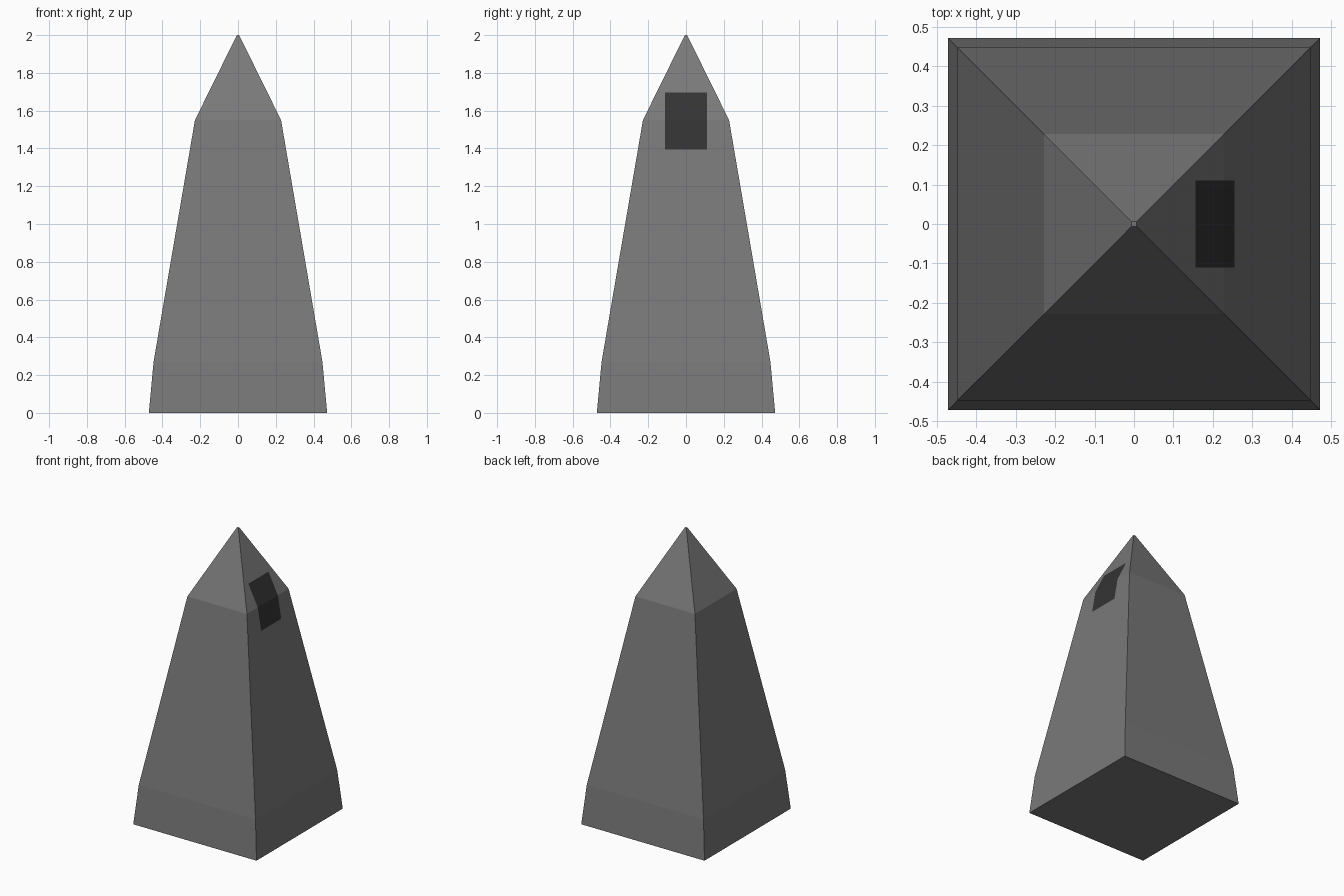
import bpy, bmesh
from mathutils import Vector

if "Cube" in bpy.data.objects:
    bpy.data.objects.remove(bpy.data.objects["Cube"])


def material(name, v):
    m = bpy.data.materials.new(name)
    m.diffuse_color = (v, v, v, 1)
    m.use_nodes = True
    m.node_tree.nodes["Principled BSDF"].inputs["Base Color"].default_value = m.diffuse_color
    return m


# Square tapering profile: half width, height
profile = [(0.472, 0), (0.447, 0.27), (0.228, 1.55), (0.006, 2.0)]
bm = bmesh.new()
rings = [[bm.verts.new((sx * r, sy * r, z))
          for sx, sy in ((-1, -1), (1, -1), (1, 1), (-1, 1))] for r, z in profile]
for low, high in zip(rings, rings[1:]):
    for i in range(4):
        j = (i + 1) % 4
        bm.faces.new((low[i], low[j], high[j], high[i]))
bm.faces.new(rings[0][::-1])
bm.faces.new(rings[-1])
bm.normal_update()

# Cut the dark panel into the upper right-hand faces
HALF, BOTTOM, TOP = 0.11, 1.395, 1.695
for co, no in (((0, 0, BOTTOM), (0, 0, 1)), ((0, 0, TOP), (0, 0, 1)),
               ((0, -HALF, 0), (0, 1, 0)), ((0, HALF, 0), (0, 1, 0))):
    faces = [f for f in bm.faces if f.normal.x > 0.7
             and f.calc_center_median().z > 0.3]
    geom = set(faces)
    for f in faces:
        geom.update(f.edges)
        geom.update(f.verts)
    bmesh.ops.bisect_plane(bm, geom=list(geom), plane_co=Vector(co), plane_no=Vector(no))
    bm.normal_update()
for f in bm.faces:
    c = f.calc_center_median()
    if f.normal.x > 0.7 and abs(c.y) < HALF and BOTTOM < c.z < TOP:
        f.material_index = 1

# Obelisk object
mesh = bpy.data.meshes.new("obelisk")
bm.to_mesh(mesh)
bm.free()
mesh.materials.append(material("grey stone", 0.19))
mesh.materials.append(material("dark panel", 0.034))
bpy.context.collection.objects.link(bpy.data.objects.new("obelisk", mesh))
